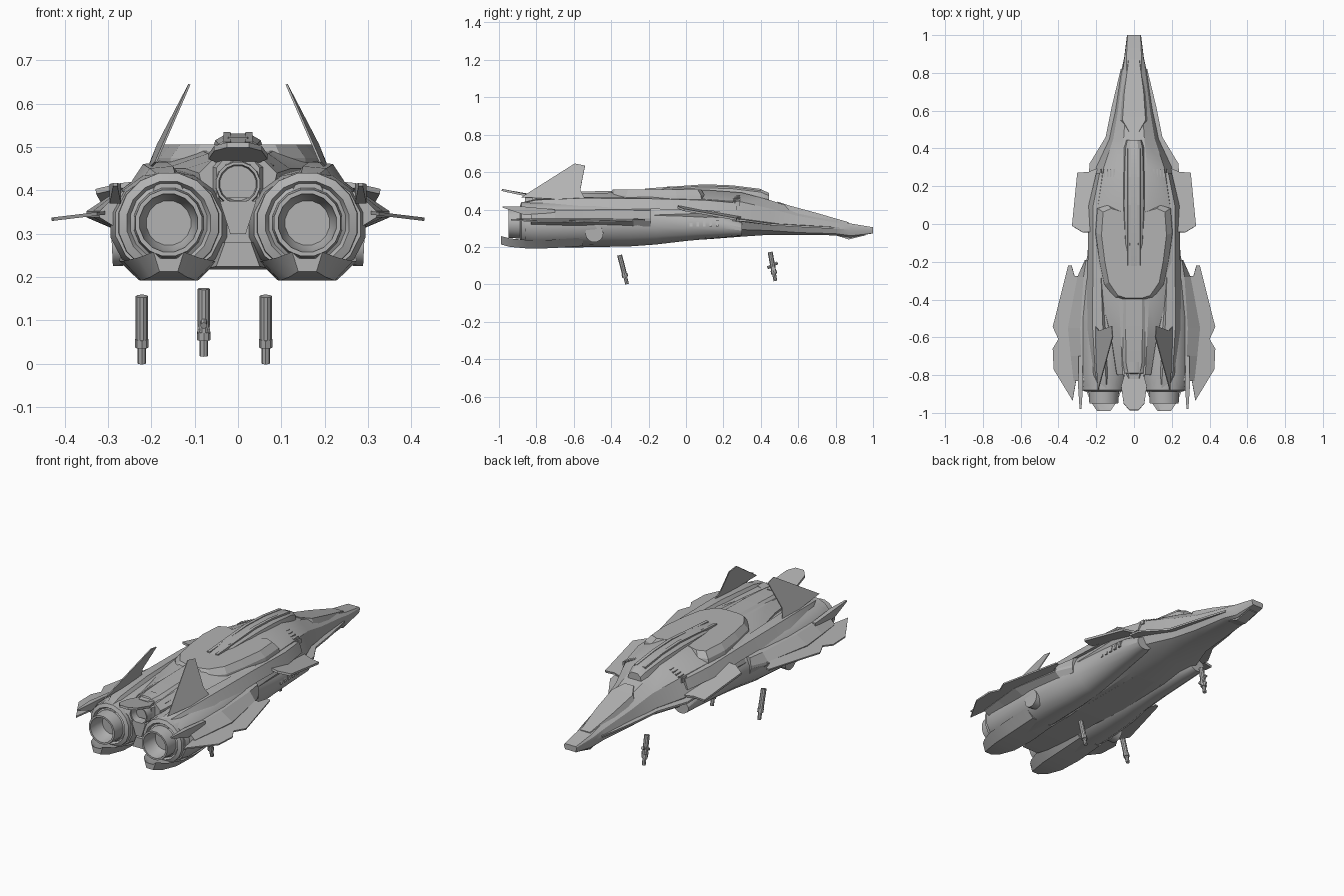
import bpy, bmesh, math
from mathutils import Vector

cube = bpy.data.objects.get("Cube")
if cube:
    bpy.data.objects.remove(cube, do_unlink=True)

grey = bpy.data.materials.new("hull grey")
grey.use_nodes = True
grey.diffuse_color = (.45, .45, .45, 1)
grey.node_tree.nodes["Principled BSDF"].inputs["Base Color"].default_value = (.45, .45, .45, 1)


def finish(name, bm, mirror=False, thick=None, smooth=True):
    """Turn a bmesh into a shaded, optionally mirrored object."""
    bmesh.ops.recalc_face_normals(bm, faces=bm.faces)
    mesh = bpy.data.meshes.new(name)
    bm.to_mesh(mesh)
    bm.free()
    mesh.materials.append(grey)
    obj = bpy.data.objects.new(name, mesh)
    bpy.context.collection.objects.link(obj)
    if thick:
        solid = obj.modifiers.new("thickness", "SOLIDIFY")
        solid.thickness, solid.offset = thick, 0
    if mirror:
        obj.modifiers.new("mirror", "MIRROR")
    if smooth:
        bpy.ops.object.select_all(action="DESELECT")
        obj.select_set(True)
        bpy.context.view_layer.objects.active = obj
        bpy.ops.object.shade_smooth_by_angle(angle=math.radians(28))
    return obj


def loft(name, sections, mirror=False, smooth=True):
    """Skin closed rings of points that all have the same count."""
    bm = bmesh.new()
    rings = [[bm.verts.new(p) for p in ring] for ring in sections]
    count = len(rings[0])
    for a, b in zip(rings, rings[1:]):
        for i in range(count):
            j = (i + 1) % count
            bm.faces.new((a[i], a[j], b[j], b[i]))
    bm.faces.new(rings[0])
    bm.faces.new(rings[-1])
    return finish(name, bm, mirror, smooth=smooth)


def symmetric(y, *half):
    """Full cross-section from the (x, z) points of its right half."""
    pairs = list(zip(half[::2], half[1::2]))
    return [(x, y, z) for x, z in pairs] + [(-x, y, z) for x, z in reversed(pairs)]


def ring(y, cx, cz, rx, rz, sides):
    angles = [math.tau * (i + .5) / sides for i in range(sides)]
    return [(cx + rx * math.cos(a), y, cz + rz * math.sin(a)) for a in angles]


def block(y, x0, x1, z0, z1, slope=0):
    """Four-cornered section whose upper edge is narrowed by slope."""
    return [(x0, y, z0), (x1, y, z0), (x1 - slope, y, z1), (x0 + slope, y, z1)]


def plate(name, points, thick, mirror=True):
    bm = bmesh.new()
    bm.faces.new([bm.verts.new(p) for p in points])
    return finish(name, bm, mirror, thick, smooth=False)


def rod(name, start, end, radius, sides=12):
    start, end = Vector(start), Vector(end)
    turn = (end - start).to_track_quat("Z", "Y")
    circle = [turn @ Vector((radius * math.cos(math.tau * i / sides),
                             radius * math.sin(math.tau * i / sides), 0))
              for i in range(sides)]
    return loft(name, [[p + c for c in circle] for p in (start, end)])


# Main fuselage: roof, shoulder, chine, flank and belly at each station
loft("fuselage", [symmetric(y, tw, tz, sw, sz, cw, cz, cw * .85, (cz + bz) / 2 - .01, bw, bz)
                  for y, tw, tz, sw, sz, cw, cz, bw, bz in (
    (1, .034, .305, .037, .3, .037, .29, .03, .275),
    (.88, .04, .325, .05, .312, .052, .29, .035, .25),
    (.8, .04, .346, .06, .33, .07, .3, .04, .262),
    (.6, .045, .4, .085, .365, .1, .31, .045, .264),
    (.45, .055, .45, .11, .405, .13, .33, .055, .265),
    (.3, .07, .49, .16, .44, .2, .35, .075, .255),
    (.1, .08, .505, .19, .455, .235, .38, .1, .24),
    (-.2, .1, .5, .2, .46, .24, .37, .1, .225),
    (-.4, .08, .49, .17, .45, .2, .35, .08, .22),
    (-.6, .07, .485, .12, .45, .14, .36, .07, .22),
    (-.8, .06, .47, .09, .44, .07, .35, .045, .23))])

# Nose chin
loft("nose_chin", [block(.96, -.025, .025, .262, .29), block(.87, -.03, .03, .24, .29),
                   block(.8, -.035, .035, .262, .29)], smooth=False)

# Cockpit glass, dorsal canopy and the rails along it
loft("cockpit_panel", [block(y, -w, w, z - .035, z, .014) for y, w, z in (
    (.87, .042, .332), (.7, .065, .381), (.55, .075, .422), (.49, .04, .442))])
loft("canopy", [symmetric(y, w * .5, z, w, z - .015, w * 1.3, z - .06) for y, w, z in (
    (.445, .035, .488), (.4, .045, .508), (.25, .05, .526), (.1, .052, .531),
    (-.1, .045, .522), (-.23, .03, .505))])
loft("canopy_rail", [block(y, .014, .036, z - .03, z, .003) for y, z in (
    (.4, .51), (.25, .529), (.1, .535), (-.22, .512))], mirror=True, smooth=False)

# Broad raised deck over the middle of the hull
half = [(.06, .03), (.07, .08), (.14, .1), (.19, .08), (.2, -.05), (.18, -.2),
        (.155, -.32), (.1, -.395), (.05, -.41)]
outline = half + [(-x, y) for x, y in reversed(half)]
loft("dorsal_deck", [[(x * s, -.155 + (y + .155) * (1 + s) / 2, z) for x, y in outline]
                     for z, s in ((.44, 1.04), (.475, 1), (.506, .86))], smooth=False)

# Rear spine housing the upper engine, and its flap
loft("rear_spine", [symmetric(y, w * .5, z, w, z - .03, w, z - .1) for y, w, z in (
    (-.38, .085, .5), (-.6, .088, .495), (-.74, .082, .488), (-.82, .05, .482))])
flap = [(.045, -.78, .468), (.068, -.86, .478), (.055, -.95, .497), (.025, -.985, .505)]
plate("tail_flap", flap + [(-x, y, z) for x, y, z in reversed(flap)], .012, mirror=False)

# Twin engine nacelles
loft("nacelle", [ring(y, x, z, rx, rz, 14) for y, x, z, rx, rz in (
    (.3, .18, .295, .045, .035), (.2, .17, .312, .065, .062), (0, .155, .322, .088, .09),
    (-.16, .148, .325, .1, .112), (-.3, .155, .325, .122, .122),
    (-.5, .16, .325, .138, .126), (-.8, .16, .32, .138, .126),
    (-.86, .16, .322, .126, .118))], mirror=True)


# Nozzle: collar, slim barrel and a recessed exhaust disc
def nozzle(name, x, z, scale, back, mirror):
    steps = ((.12, .13), (.117, .07), (.098, .062), (.09, .075), (.082, .07), (.078, 0),
             (.068, 0), (.063, .05), (.052, .08))
    loft(name, [ring(back + d, x, z, r * scale, r * scale, 16) for r, d in steps],
         mirror)


nozzle("engine_nozzle", .16, .325, 1, -.95, True)
nozzle("upper_nozzle", 0, .415, .66, -.86, False)

# Lower exhaust scoops that reach behind the nozzles
loft("exhaust_scoop", [[(.16 + w * k, y, z + lift) for k, lift in (
    (-1, .045), (-.6, 0), (.6, 0), (1, .045), (.55, .03), (-.55, .03))]
    for y, w, z in ((-.55, .11, .205), (-.72, .115, .193), (-.85, .105, .192),
                    (-.94, .07, .2), (-.99, .035, .213))], mirror=True)

# Centre block and belly between the engines
loft("engine_bridge", [block(y, -.018, .018, .3, .375, -.024) for y in (-.7, -.86)],
     smooth=False)
loft("belly_keel", [block(y, -w, w, z, .28, .02) for y, w, z in (
    (.1, .06, .24), (-.2, .08, .224), (-.7, .08, .217), (-.84, .05, .225))])

# Shoulder armour over the nacelles, with rear spikes outside
loft("shoulder_armour", [[(x - w, y, z - .04), (x - w * .5, y, z), (x + w * .4, y, z - .005),
                          (x + w, y, z - .06)] for y, x, w, z in (
    (.27, .17, .03, .44), (.1, .2, .04, .455), (-.2, .2, .045, .463),
    (-.55, .195, .06, .466), (-.8, .18, .06, .456), (-.88, .165, .04, .438))], mirror=True)
loft("rear_spike", [block(y, .283 - w, .283 + w, z, .395 + h) for y, w, z, h in (
    (-.7, .01, .37, .005), (-.86, .013, .37, .02), (-.98, .005, .41, .022))],
    mirror=True, smooth=False)

# Wing root fairings, thick near the hull and flat outside
loft("wing_root", [[(.22, y, .41), (.25 + w * .35, y, .395), (.25 + w, y, .352),
                    (.25 + w, y, .338), (.25 + w * .35, y, .31), (.22, y, .3)]
                   for y, w in ((-.19, .01), (-.28, .05), (-.55, .1), (-.7, .085),
                                (-.83, .07))], mirror=True, smooth=False)


def wing(name, outline, root_z, drop, sweep, thick):
    plate(name, [(x, y, root_z - drop * (x - .25) + sweep * y) for x, y in outline], thick)


wing("rear_wing", [(.25, -.2), (.27, -.275), (.315, -.275), (.33, -.22), (.348, -.22),
                   (.43, -.545), (.4, -.61), (.43, -.66), (.425, -.77), (.325, -.935),
                   (.305, -.82), (.25, -.82)], .355, .12, 0, .008)
wing("front_wing", [(.18, .3), (.24, .275), (.3, .27), (.328, -.01), (.27, -.045),
                    (.2, -.04)], .405, .12, -.19, .012)

# Leading strakes beside the nose
plate("nose_strake", [(.05, .82, .3), (.07, .82, .3), (.118, .62, .31), (.15, .46, .32),
                      (.235, .32, .34), (.24, .25, .345), (.15, .26, .34),
                      (.08, .5, .32)], .01)

# Tail fins leaning inward
plate("tail_fin", [(.19, -.88, .465), (.112, -.595, .645), (.117, -.54, .634),
                   (.185, -.565, .505), (.205, -.54, .455), (.205, -.6, .45)], .005)

# Round hatches on the nacelle flanks
for side in (-1, 1):
    rod("flank_hatch", (side * .25, -.49, .275), (side * .291, -.49, .273), .048, 20)

# Intake vents on the shoulders and under the wings
for i in range(5):
    x = .1 + i * .018
    loft("shoulder_vent", [block(y, x, x + .008, .42, .475 - i * .008)
                           for y in (.25, .29)], mirror=True, smooth=False)
    y = .02 + i * .035
    loft("side_vent", [block(v, .2, .245, .31, .345, .01) for v in (y, y + .015)],
         mirror=True, smooth=False)


# Landing struts, standing apart below the hull
def strut(name, x, y, z, lean):
    def along(t):
        return (x, y + lean * t, z - .155 * t)
    rod(name + "_sleeve", along(0), along(.72), .014, 10)
    rod(name + "_collar", along(.64), along(.76), .016, 8)
    rod(name + "_foot", along(.7), along(1), .01, 8)


strut("right_strut", -.222, -.355, .156, .04)
strut("left_strut", .064, -.355, .156, .04)
strut("nose_strut", -.079, .45, .173, .028)
rod("nose_strut_link", (-.079, .435, .088), (-.079, .49, .115), .008, 8)
rod("nose_strut_axle", (-.093, .468, .08), (-.065, .468, .08), .012, 8)
